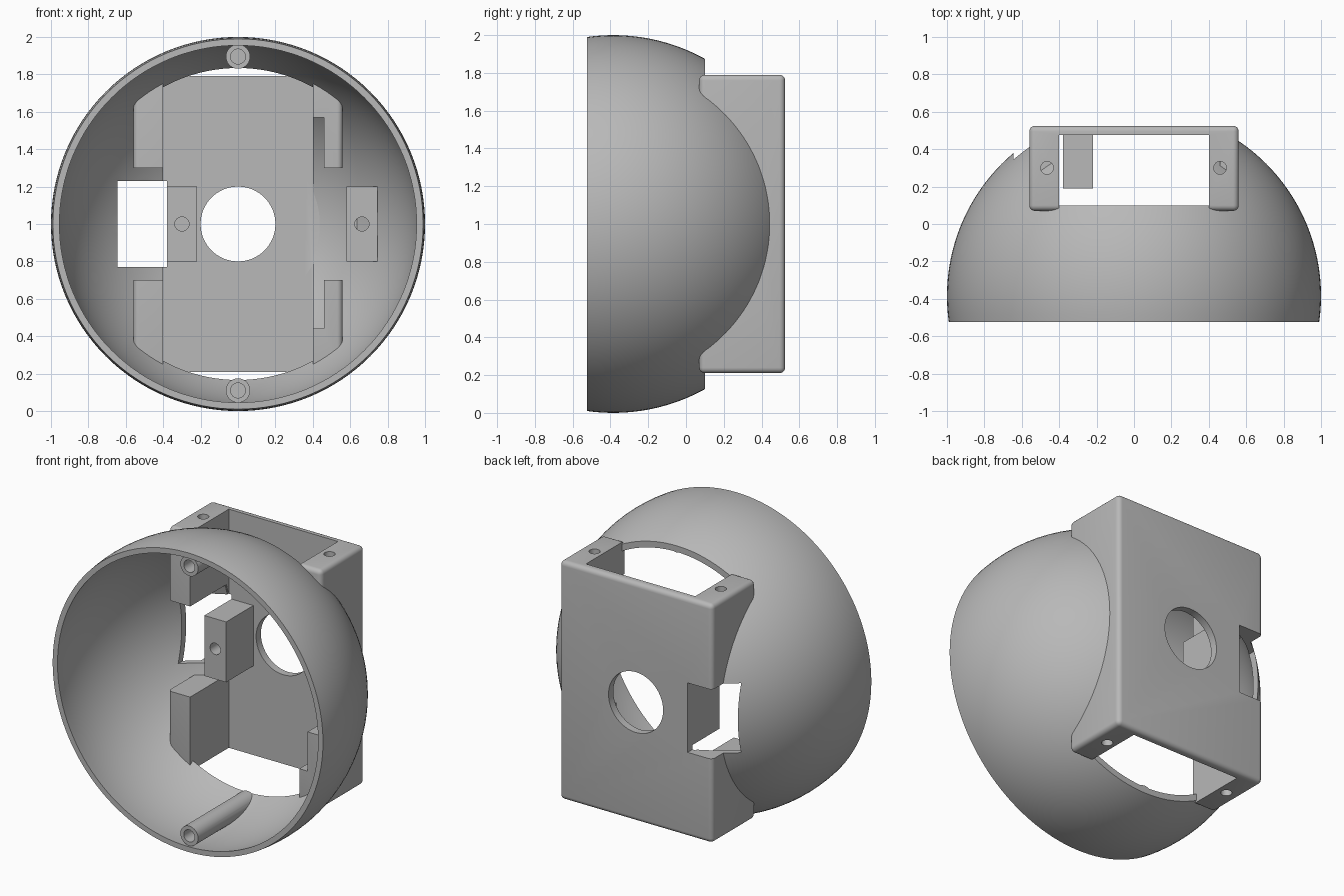
import bpy, math
from mathutils import Matrix

if "Cube" in bpy.data.objects:
    bpy.data.objects.remove(bpy.data.objects["Cube"], do_unlink=True)

GREY = (0.48, 0.48, 0.48, 1)
mat = bpy.data.materials.new("plain grey")
mat.use_nodes = True
mat.diffuse_color = GREY
mat.node_tree.nodes["Principled BSDF"].inputs["Base Color"].default_value = GREY

CY, CZ = -0.385, 1.0        # centre of the ball
OUTER, INNER = 1.0, 0.965
WALL_X, SIDE_X = 0.40, 0.56  # inner and outer face of the side walls
BACK_IN, BACK_OUT, TIP = 0.475, 0.525, 0.07


def box(name, x, y, z):
    """Box from three (low, high) ranges."""
    bpy.ops.mesh.primitive_cube_add(size=1)
    ob = bpy.context.object
    ob.name = name
    size = [b - a for a, b in (x, y, z)]
    mid = [(a + b) / 2 for a, b in (x, y, z)]
    ob.data.transform(Matrix.Translation(mid) @ Matrix.Diagonal((*size, 1)))
    return ob


def rod(name, r, start, length, axis, sides=40):
    """Cylinder that starts at a point and runs along y or z."""
    bpy.ops.mesh.primitive_cylinder_add(radius=r, depth=length, vertices=sides)
    ob = bpy.context.object
    ob.name = name
    turn = Matrix.Rotation(-math.pi / 2, 4, 'X') if axis == 'Y' else Matrix()
    ob.data.transform(Matrix.Translation(start) @ turn
                      @ Matrix.Translation((0, 0, length / 2)))
    return ob


def ball(r):
    bpy.ops.mesh.primitive_uv_sphere_add(radius=r, segments=128, ring_count=64)
    ob = bpy.context.object
    ob.data.transform(Matrix.Translation((0, CY, CZ))
                      @ Matrix.Rotation(math.pi / 2, 4, 'X'))
    return ob


def combine(ob, tool, op='DIFFERENCE'):
    mod = ob.modifiers.new("cut", 'BOOLEAN')
    mod.operation, mod.solver, mod.object = op, 'EXACT', tool
    apply(ob, mod)
    bpy.data.objects.remove(tool, do_unlink=True)


def apply(ob, mod):
    bpy.ops.object.select_all(action='DESELECT')
    ob.select_set(True)
    bpy.context.view_layer.objects.active = ob
    bpy.ops.object.modifier_apply(modifier=mod.name)


def finish(ob):
    ob.data.materials.clear()
    ob.data.materials.append(mat)
    bpy.ops.object.select_all(action='DESELECT')
    ob.select_set(True)
    bpy.context.view_layer.objects.active = ob
    bpy.ops.object.shade_smooth_by_angle(angle=math.radians(30))


def side_notch():
    return box("notch_cutter", (-0.645, -0.38), (0.0, 0.7), (0.77, 1.23))


# Hollow ball shell, open at the front and behind the bracket
shell = ball(OUTER)
combine(shell, ball(INNER))
combine(shell, box("front_cutter", (-2, 2), (-2, -BACK_OUT), (-1, 3)))
combine(shell, box("back_cutter", (-0.402, 0.402), (0.1, 2), (-1, 3)))
combine(shell, box("trim_cutter", (-2, 2), (0.52, 2), (-1, 3)))
combine(shell, side_notch())
shell.name = "ball_shell"
finish(shell)

# Rounded U-shaped bracket
bracket = box("bracket", (-SIDE_X, SIDE_X), (TIP, BACK_OUT), (0.21, 1.79))
bev = bracket.modifiers.new("round", 'BEVEL')
bev.width, bev.segments = 0.03, 5
apply(bracket, bev)
combine(bracket, box("channel_cutter", (-WALL_X, WALL_X), (-1, BACK_IN), (-1, 3)))

# Middle of the side walls is hollowed along the inside of the ball
hollow = ball(INNER + 0.008)
combine(hollow, box("slab", (-1, 1), (-1, BACK_IN), (0.70, 1.30)), 'INTERSECT')
combine(bracket, hollow)
combine(bracket, side_notch())

# Lens hole, recesses in the left wall and screw holes in the wall ends
combine(bracket, rod("lens_cutter", 0.2, (0, 0.3, 1), 0.5, 'Y', 64))
for low, high in ((0.44, 0.75), (1.25, 1.57)):
    combine(bracket, box("recess_cutter", (0.3, 0.46), (0, BACK_IN), (low, high)))
for x in (-0.465, 0.46):
    for z in (0.1, 1.55):
        combine(bracket, rod("screw_cutter", 0.034, (x, 0.3, z), 0.35, 'Z', 24))
finish(bracket)

# Two mounting lugs with screw holes
lugs = {"right_lug": (-0.38, -0.22), "left_lug": (0.58, 0.745)}
for name, span in lugs.items():
    lug = box(name, span, (0.19, 0.48), (0.80, 1.20))
    if name == "left_lug":
        combine(lug, ball(OUTER - 0.01), 'INTERSECT')
    combine(lug, rod("lug_cutter", 0.038, (sum(span) / 2, 0.1, 1), 0.24, 'Y', 24))
    finish(lug)

# Hollow posts at the top and bottom of the rim
for name, z in (("top_post", 1.895), ("bottom_post", 0.11)):
    post = rod(name, 0.065, (0, -0.51, z), 0.61, 'Y')
    combine(post, ball(OUTER - 0.01), 'INTERSECT')
    combine(post, rod("post_cutter", 0.04, (0, -0.7, z), 0.5, 'Y', 32))
    finish(post)
